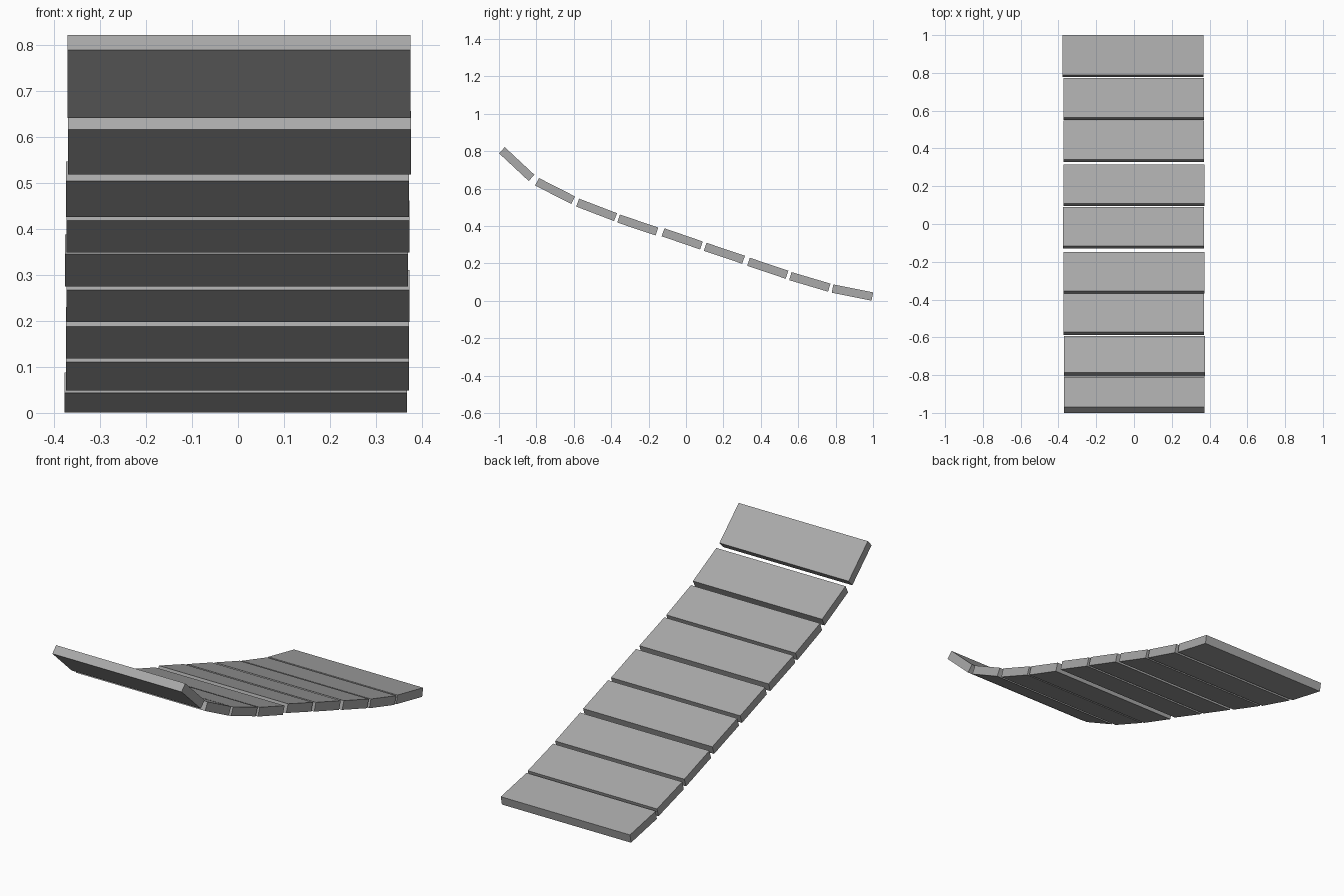
import bpy
import math

cube = bpy.data.objects.get("Cube")
if cube:
    bpy.data.objects.remove(cube, do_unlink=True)

WIDTH, LENGTH, THICK = 0.745, 0.217, 0.045

# Plain grey wood
grey = bpy.data.materials.new("plank_grey")
grey.use_nodes = True
colour = (0.4, 0.4, 0.4, 1.0)
grey.diffuse_color = colour
grey.node_tree.nodes["Principled BSDF"].inputs["Base Color"].default_value = colour


def add_plank(name, x, y, z, slope):
    """One flat board, tilted down towards the back."""
    bpy.ops.mesh.primitive_cube_add(size=1, location=(x, y, z))
    plank = bpy.context.object
    plank.name = name
    plank.scale = (WIDTH, LENGTH, THICK)
    plank.rotation_euler.x = -math.radians(slope)
    plank.data.materials.append(grey)


# Hanging bridge planks from the high front end: x shift, y, z, slope
planks = [
    (0.002, -0.905, 0.731, 43),
    (0.003, -0.70, 0.587, 27),
    (-0.001, -0.478, 0.486, 21),
    (0.0, -0.258, 0.405, 18.7),
    (-0.003, -0.02, 0.331, 19),
    (0.0, 0.205, 0.254, 18.7),
    (-0.001, 0.437, 0.174, 18.7),
    (-0.001, 0.662, 0.101, 16.5),
    (-0.005, 0.89, 0.044, 11.4),
]
for i, spec in enumerate(planks, 1):
    add_plank(f"bridge_plank_{i}", *spec)
